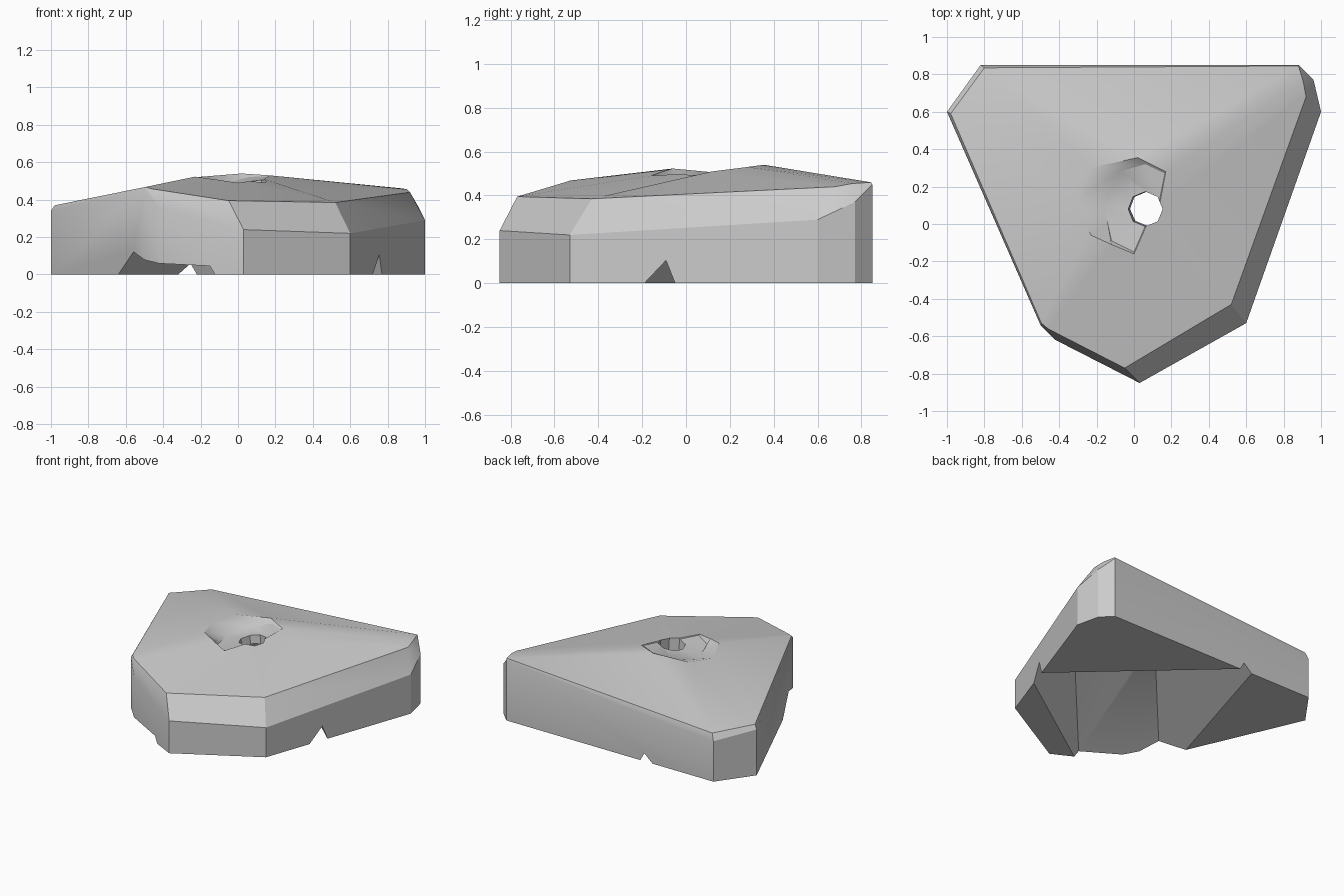
import bpy, bmesh
from math import radians
from mathutils import Vector

if "Cube" in bpy.data.objects:
    bpy.data.objects.remove(bpy.data.objects["Cube"], do_unlink=True)

grey = bpy.data.materials.new("stone_grey")
grey.use_nodes = True
colour = (0.6, 0.6, 0.6, 1)
grey.diffuse_color = colour
grey.node_tree.nodes["Principled BSDF"].inputs["Base Color"].default_value = colour


def make_object(name, bm):
    bmesh.ops.recalc_face_normals(bm, faces=bm.faces)
    mesh = bpy.data.meshes.new(name)
    bm.to_mesh(mesh)
    bm.free()
    mesh.materials.append(grey)
    obj = bpy.data.objects.new(name, mesh)
    bpy.context.collection.objects.link(obj)
    return obj


def loft(name, rings):
    """Skin closed rings of equal length and cap both ends."""
    bm = bmesh.new()
    loops = [[bm.verts.new(p) for p in ring] for ring in rings]
    for low, high in zip(loops, loops[1:]):
        for i in range(len(low)):
            j = (i + 1) % len(low)
            bm.faces.new((low[i], low[j], high[j], high[i]))
    caps = [bm.faces.new(loops[0]), bm.faces.new(loops[-1])]
    bmesh.ops.triangulate(bm, faces=caps)
    return make_object(name, bm)


# Body: upright walls, narrow sloped shoulder, low domed top, shallow dish
wall = [(-1, .6, .34), (-.82, .85, .30), (.88, .85, .45), (.96, .77, .37),
        (1, .6, .29), (.6, -.53, .22), (.03, -.85, .24), (-.42, -.62, .36),
        (-.5, -.54, .455)]
shoulder = [(-.98, .59, .37), (-.8, .835, .35), (.88, .845, .46),
            (.905, .76, .455), (.92, .68, .44), (.52, -.43, .385),
            (-.05, -.77, .395), (-.46, -.56, .458), (-.495, -.53, .468)]
dish_rim = [(-.31, .13, .505), (-.23, .3, .52), (.02, .355, .54),
            (.17, .28, .53), (.14, .12, .51), (.07, 0, .5),
            (0, -.16, .49), (-.12, -.11, .508), (-.23, -.06, .523)]
dish_floor = [(-.16, .1, .46), (-.08, .28, .485), (.06, .32, .522),
              (.165, .27, .525), (.135, .12, .503), (.065, 0, .493),
              (0, -.15, .486), (-.12, -.09, .464), (-.14, 0, .46)]
base = [(x, y, 0) for x, y, z in wall]
body = loft("body", [base, wall, shoulder, dish_rim, dish_floor])

# Hollow underside: a block trimmed by three foot slopes and a tilted ceiling
bm = bmesh.new()
bmesh.ops.create_cube(bm, size=4)
for v in bm.verts:
    v.co.z = .43 if v.co.z > 0 else -.1


def trim(point, normal):
    geom = bm.verts[:] + bm.edges[:] + bm.faces[:]
    cut = bmesh.ops.bisect_plane(bm, geom=geom, plane_co=point,
                                 plane_no=normal, clear_outer=True)
    edges = [e for e in cut["geom_cut"] if isinstance(e, bmesh.types.BMEdge)]
    bmesh.ops.contextual_create(bm, geom=edges)


foot_lines = [((.77, -.05), (-.22, .85), 2.6),
              ((-.12, -.77), (.72, -.19), 1.7),
              ((-.32, .85), (-.64, -.22), .92)]
for a, b, slope in foot_lines:
    along = (Vector(b) - Vector(a)).normalized()
    trim((*a, 0), (slope * along.y, -slope * along.x, 1))
corner = Vector((-.56, -.41, .12))
across = Vector((.41, -.35, -.075))
inward = Vector((.69, .73, .39))
up = inward.cross(across)
trim(corner, up if up.z > 0 else -up)
hollow = make_object("hollow_cutter", bm)

# Eight-sided hole through the dish, leaning slightly
bm = bmesh.new()
bmesh.ops.create_cone(bm, cap_ends=True, segments=8, radius1=.087,
                      radius2=.1, depth=.4)
for v in bm.verts:
    v.co += Vector((.06 - .08 * v.co.z, .08, .5))
hole = make_object("hole_cutter", bm)

# Cut the hollow and the hole, then drop the cutters
bpy.context.view_layer.objects.active = body
for cutter in (hollow, hole):
    cutter.hide_render = True
    mod = body.modifiers.new("cut", "BOOLEAN")
    mod.operation = "DIFFERENCE"
    mod.solver = "EXACT"
    mod.object = cutter
    bpy.ops.object.modifier_apply(modifier=mod.name)
    bpy.data.objects.remove(cutter, do_unlink=True)

for obj in bpy.context.selected_objects:
    obj.select_set(False)
body.select_set(True)
bpy.ops.object.shade_smooth_by_angle(angle=radians(30))
